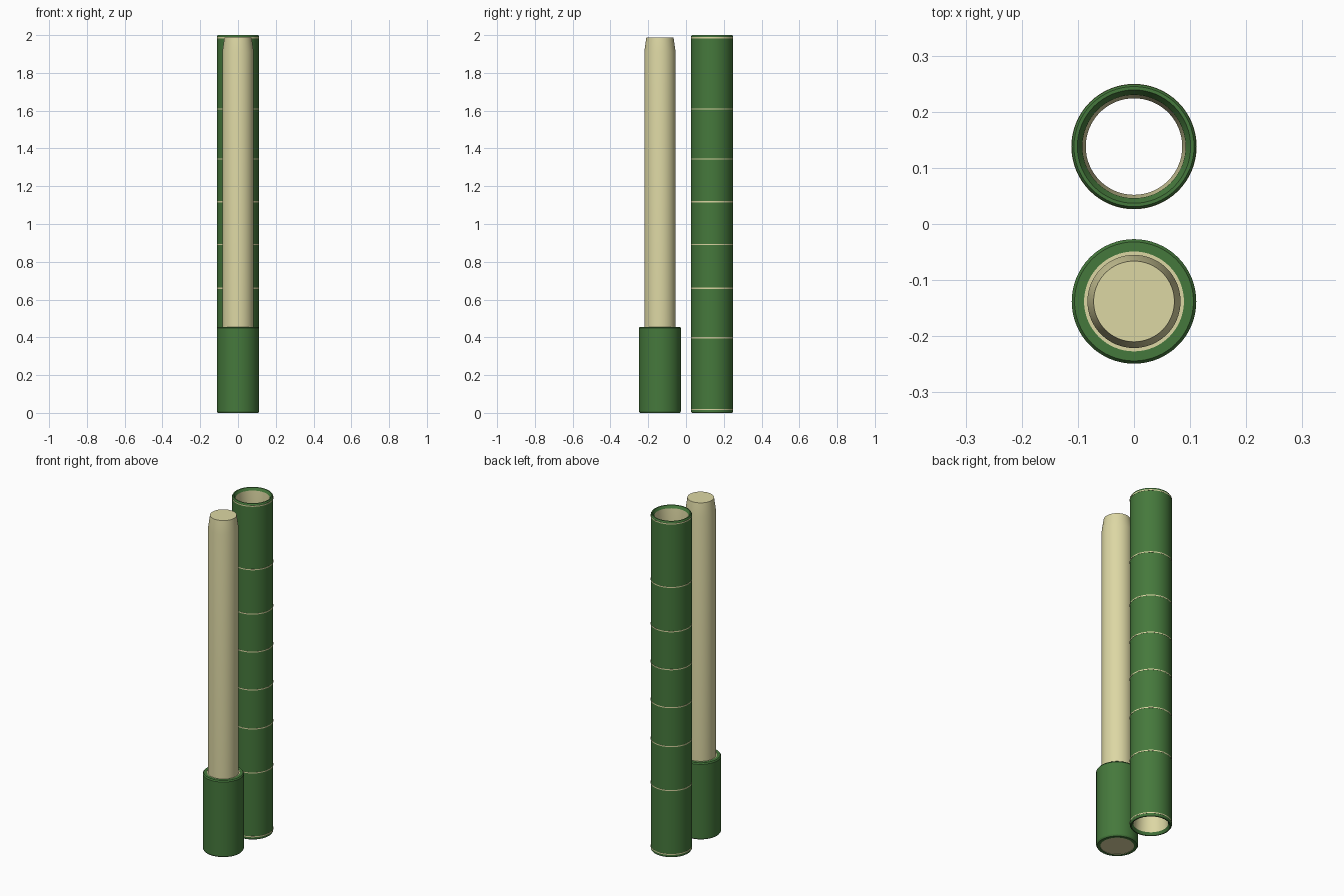
import bpy, bmesh, math

if "Cube" in bpy.data.objects:
    bpy.data.objects.remove(bpy.data.objects["Cube"])

SEG = 64


def material(name, color):
    m = bpy.data.materials.new(name)
    m.diffuse_color = color
    m.use_nodes = True
    m.node_tree.nodes["Principled BSDF"].inputs["Base Color"].default_value = m.diffuse_color
    return m


green = material("bamboo_green", (0.06, 0.19, 0.045, 1))
cream = material("bamboo_cream", (0.72, 0.68, 0.37, 1))


def lathe(name, y, profile, slots, closed=True):
    """Spin (radius, z) points about a vertical axis; slots = material per segment."""
    bm = bmesh.new()
    rings = []
    for r, z in profile:
        if r == 0:
            rings.append([bm.verts.new((0, 0, z))] * SEG)
        else:
            rings.append([bm.verts.new((r * math.cos(2 * math.pi * i / SEG),
                                        r * math.sin(2 * math.pi * i / SEG), z))
                          for i in range(SEG)])
    count = len(rings) if closed else len(rings) - 1
    for k in range(count):
        a, b = rings[k], rings[(k + 1) % len(rings)]
        for i in range(SEG):
            j = (i + 1) % SEG
            face = bm.faces.new(dict.fromkeys((a[i], a[j], b[j], b[i])))
            face.material_index = slots[k]
    bmesh.ops.recalc_face_normals(bm, faces=bm.faces)
    me = bpy.data.meshes.new(name)
    bm.to_mesh(me)
    bm.free()
    me.materials.append(green)
    me.materials.append(cream)
    ob = bpy.data.objects.new(name, me)
    ob.location.y = y
    bpy.context.collection.objects.link(ob)
    bpy.ops.object.select_all(action='DESELECT')
    bpy.context.view_layer.objects.active = ob
    ob.select_set(True)
    bpy.ops.object.shade_smooth_by_angle(angle=math.radians(25))
    return ob


Y = 0.138

# Hollow tube: green skin and rims, cream bore
lathe("tube", Y,
      [(0.107, 0), (0.111, 0.006), (0.111, 1.994), (0.107, 2.0), (0.101, 2.0),
       (0.092, 1.985), (0.086, 1.91), (0.086, 0.09), (0.092, 0.015), (0.101, 0)],
      [0, 0, 0, 0, 0, 1, 1, 1, 0, 0])

# Thin cream node rings around the tube
for n, z in enumerate((0.018, 0.398, 0.66, 0.892, 1.118, 1.344, 1.608, 1.986)):
    lathe(f"node_ring_{n + 1}", Y,
          [(0.110, z - 0.003), (0.1117, z - 0.003), (0.1117, z + 0.003), (0.110, z + 0.003)],
          [1] * 4)

# Green handle sleeve with cream inner wall
lathe("handle", -Y,
      [(0.089, 0), (0.106, 0), (0.111, 0.008), (0.111, 0.449), (0.106, 0.456), (0.089, 0.456)],
      [0, 0, 0, 0, 0, 1])

# Cream plunger rod with a core filling the handle and a tapered tip
lathe("plunger_rod", -Y,
      [(0, 0.002), (0.089, 0.002), (0.089, 0.454), (0.083, 0.454),
       (0.083, 1.91), (0.072, 1.988), (0, 1.988)],
      [1] * 6, closed=False)
